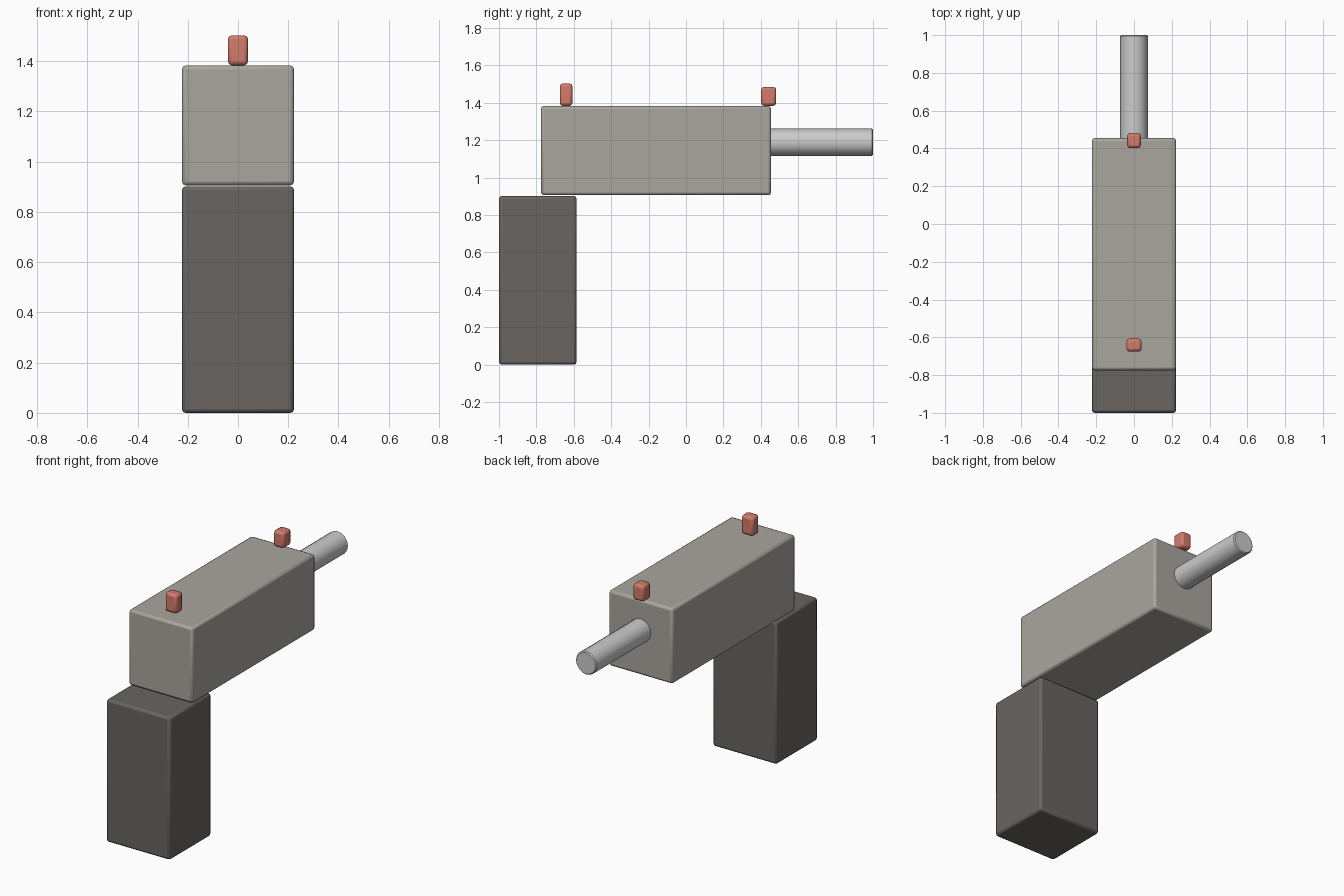
import bpy, math

if "Cube" in bpy.data.objects:
    bpy.data.objects.remove(bpy.data.objects["Cube"])


def material(name, rgb):
    m = bpy.data.materials.new(name)
    m.diffuse_color = (*rgb, 1)
    m.use_nodes = True
    m.node_tree.nodes["Principled BSDF"].inputs["Base Color"].default_value = m.diffuse_color
    return m


def finish(ob, name, mat, width, segments):
    ob.name = name
    bpy.ops.object.transform_apply(location=False, rotation=True, scale=True)
    if mat:
        ob.data.materials.append(mat)
    bev = ob.modifiers.new("edge_bevel", 'BEVEL')
    bev.width = width
    bev.segments = segments
    bev.limit_method = 'ANGLE'
    bev.angle_limit = math.radians(40)
    bpy.ops.object.shade_smooth_by_angle(angle=math.radians(35))


def box(name, lo, hi, mat, width, segments=2):
    mid = [(a + b) / 2 for a, b in zip(lo, hi)]
    bpy.ops.mesh.primitive_cube_add(size=1, location=mid)
    ob = bpy.context.object
    ob.scale = [b - a for a, b in zip(lo, hi)]
    finish(ob, name, mat, width, segments)


dark = material("dark_grip", (0.14, 0.13, 0.12))
light = material("warm_grey", (0.40, 0.38, 0.34))
red = material("sight_red", (0.65, 0.20, 0.15))

# Handle and main body
box("handle", (-0.223, -1.0, 0.0), (0.223, -0.585, 0.902), dark, 0.015)
box("body", (-0.223, -0.775, 0.906), (0.223, 0.455, 1.383), light, 0.015)

# Barrel
bpy.ops.mesh.primitive_cylinder_add(vertices=16, radius=0.073, depth=0.56,
                                    location=(0, 0.72, 1.189),
                                    rotation=(math.pi / 2, 0, 0))
finish(bpy.context.object, "barrel", None, 0.006, 1)

# Sights on top of the body
box("rear_sight", (-0.04, -0.675, 1.384), (0.04, -0.607, 1.503), red, 0.015)
box("front_sight", (-0.036, 0.402, 1.384), (0.036, 0.482, 1.485), red, 0.015)
